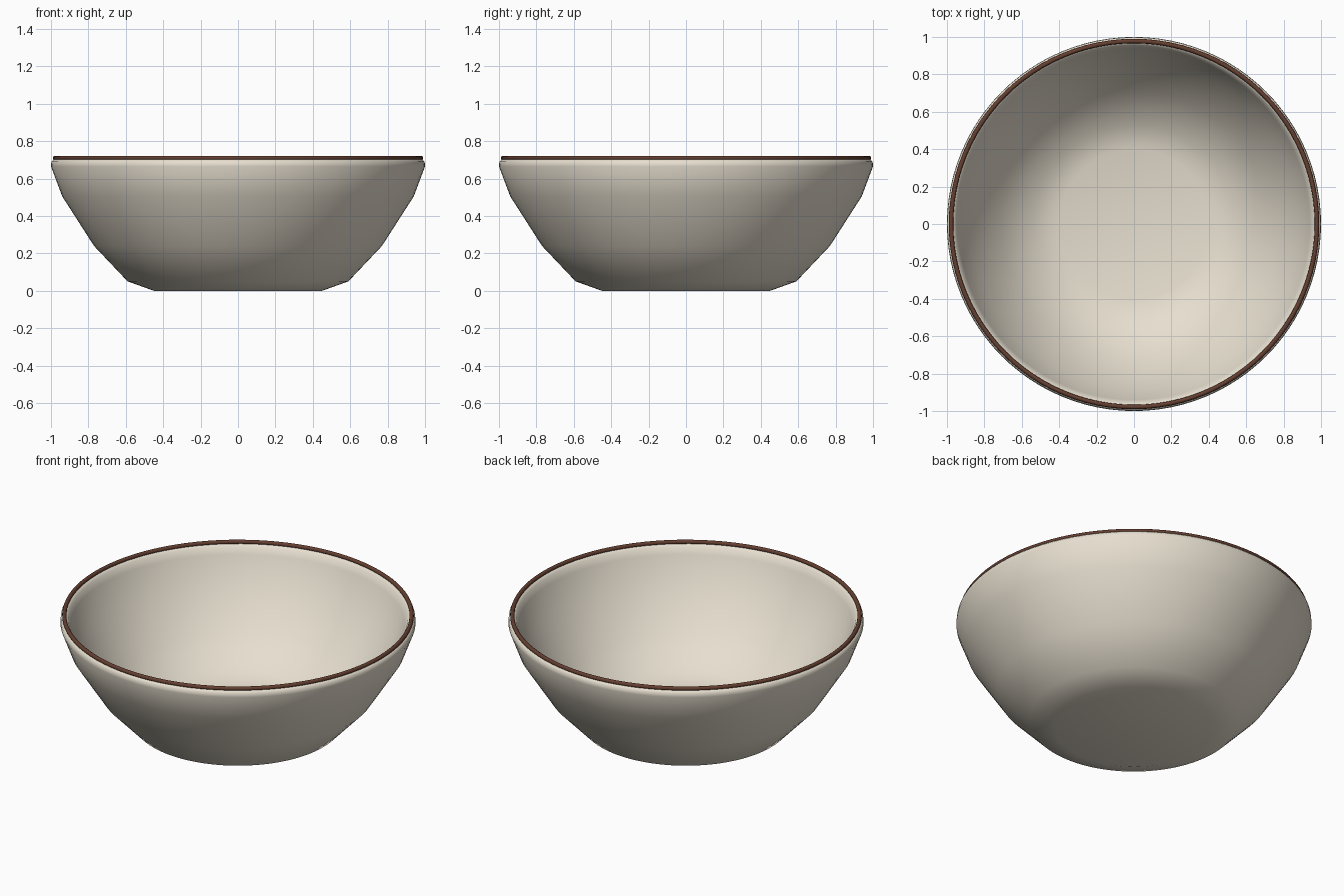
import bpy, bmesh, math

if "Cube" in bpy.data.objects:
    bpy.data.objects.remove(bpy.data.objects["Cube"])

SEGMENTS = 96


def material(name, color):
    m = bpy.data.materials.new(name)
    m.diffuse_color = color
    m.use_nodes = True
    m.node_tree.nodes["Principled BSDF"].inputs["Base Color"].default_value = m.diffuse_color
    return m


def lathe(name, profile, mat):
    """Spin an (r, z) profile around the z axis."""
    bm = bmesh.new()
    verts = [bm.verts.new((r, 0, z)) for r, z in profile]
    edges = [bm.edges.new(pair) for pair in zip(verts, verts[1:])]
    bmesh.ops.spin(bm, geom=verts + edges, cent=(0, 0, 0), axis=(0, 0, 1),
                   angle=math.tau, steps=SEGMENTS)
    bmesh.ops.remove_doubles(bm, verts=bm.verts, dist=1e-4)
    bmesh.ops.recalc_face_normals(bm, faces=bm.faces)
    for f in bm.faces:
        f.smooth = True
    mesh = bpy.data.meshes.new(name)
    bm.to_mesh(mesh)
    bm.free()
    mesh.materials.append(mat)
    obj = bpy.data.objects.new(name, mesh)
    bpy.context.collection.objects.link(obj)
    return obj


glaze = material("cream_glaze", (0.80, 0.74, 0.63, 1))
brown = material("brown_rim", (0.13, 0.05, 0.03, 1))

# Bowl shell: underside, outer wall, lip, inner wall, floor
lathe("bowl", [
    (0, 0), (0.45, 0), (0.59, 0.05), (0.77, 0.24), (0.94, 0.505),
    (1.0, 0.665), (0.998, 0.69), (0.98, 0.708), (0.955, 0.69),
    (0.94, 0.65), (0.88, 0.505), (0.71, 0.26), (0.53, 0.11),
    (0.40, 0.075), (0, 0.07)], glaze)

# Painted rim line on top of the lip
bpy.ops.mesh.primitive_torus_add(major_radius=0.978, minor_radius=0.012,
                                 major_segments=SEGMENTS, minor_segments=10,
                                 location=(0, 0, 0.71))
rim = bpy.context.object
rim.name = "rim_band"
rim.data.materials.append(brown)
bpy.ops.object.shade_smooth()
